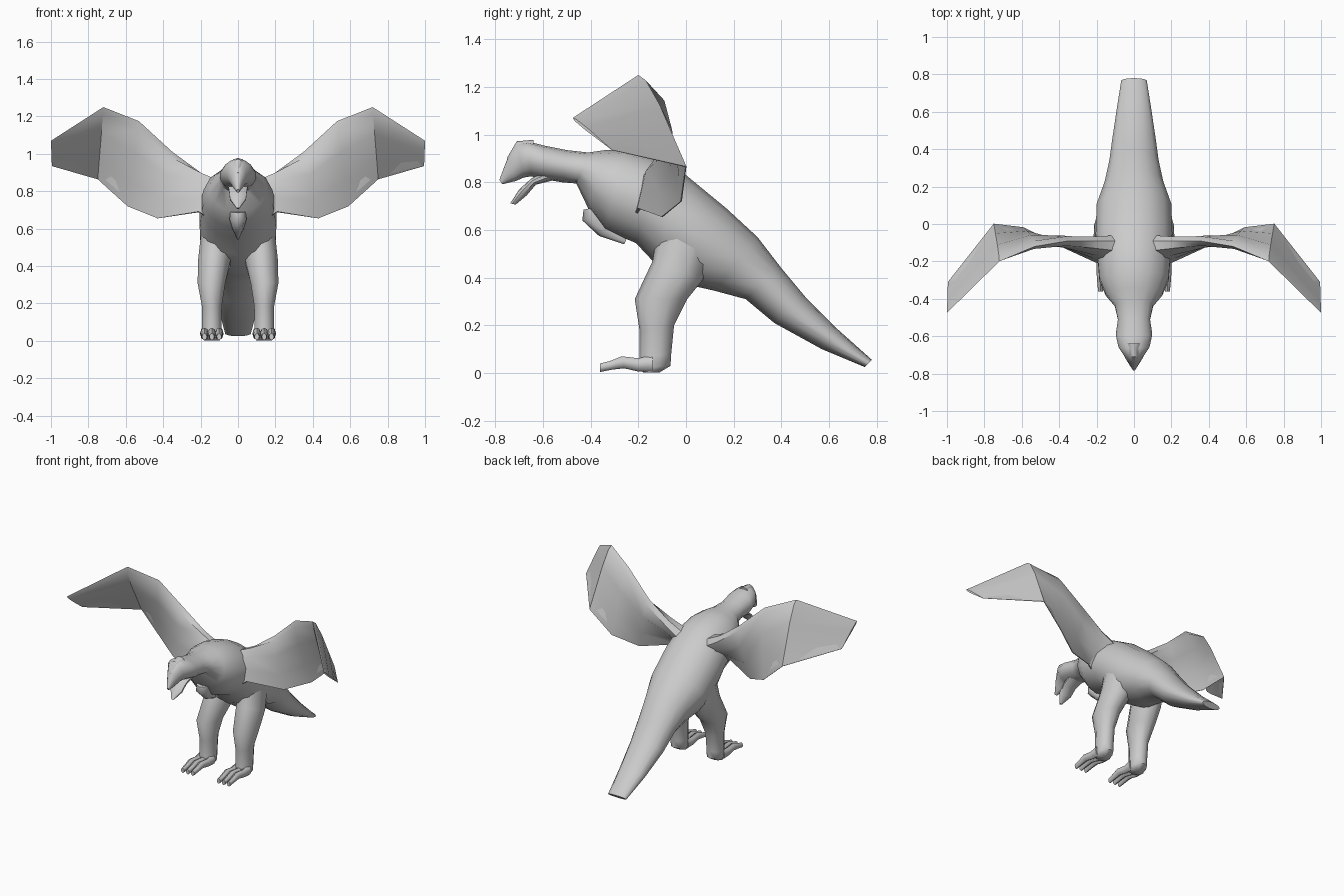
import bpy, bmesh
from math import sin, cos, pi, radians
from mathutils import Vector


def finish(name, bm, angle=50):
    bmesh.ops.recalc_face_normals(bm, faces=bm.faces)
    me = bpy.data.meshes.new(name)
    bm.to_mesh(me)
    bm.free()
    ob = bpy.data.objects.new(name, me)
    bpy.context.collection.objects.link(ob)
    bpy.ops.object.select_all(action='DESELECT')
    ob.select_set(True)
    bpy.context.view_layer.objects.active = ob
    bpy.ops.object.shade_smooth_by_angle(angle=radians(angle))
    return ob


def loft(name, rings, angle=50):
    """Skin a list of closed point rings and cap both ends."""
    bm = bmesh.new()
    vs = [[bm.verts.new(p) for p in r] for r in rings]
    for a, b in zip(vs, vs[1:]):
        n = len(a)
        for i in range(n):
            bm.faces.new((a[i], a[(i + 1) % n], b[(i + 1) % n], b[i]))
    bm.faces.new(vs[0])
    bm.faces.new(vs[-1])
    return finish(name, bm, angle)


def oval(y1, z1, y2, z2, w, x=0, n=14):
    """Oval ring spanning two outline points of the side view, half width w."""
    c = Vector((x, (y1 + y2) / 2, (z1 + z2) / 2))
    h = Vector((0, (y1 - y2) / 2, (z1 - z2) / 2))
    return [c + h * cos(t) + Vector((w * sin(t), 0, 0))
            for t in (2 * pi * i / n for i in range(n))]


# body from tail to head and upper beak: top point, bottom point, half width
body = [
    (.78, .055, .75, .025, .07), (.64, .18, .57, .10, .095),
    (.50, .32, .37, .21, .12), (.40, .44, .25, .31, .135),
    (.30, .57, .12, .345, .16), (.17, .69, .01, .37, .205),
    (.00, .83, -.13, .46, .21), (-.12, .90, -.21, .545, .20),
    (-.25, .935, -.34, .60, .19), (-.34, .935, -.41, .69, .155),
    (-.41, .925, -.46, .795, .105), (-.50, .935, -.52, .80, .088),
    (-.60, .955, -.58, .81, .10), (-.665, .972, -.65, .825, .085),
    (-.71, .965, -.68, .82, .058), (-.745, .91, -.715, .805, .038),
    (-.783, .81, -.77, .792, .008)]
loft("body", [oval(*r) for r in body])

# brow plate above the beak
loft("brow", [oval(-.64, .978, -.64, .93, .035, n=8), oval(-.71, .972, -.69, .92, .03, n=8),
              oval(-.752, .90, -.735, .88, .006, n=8)])

# open lower beak
loft("lower_beak", [oval(-.56, .87, -.55, .81, .06, n=10), oval(-.65, .815, -.63, .79, .05, n=10),
                    oval(-.70, .77, -.668, .745, .045, n=10), oval(-.737, .712, -.715, .706, .008, n=10)])

# pointed chest tuft
loft("chest_tuft", [oval(-.43, .685, -.36, .70, .042, n=8), oval(-.435, .64, -.34, .66, .045, n=8),
                    oval(-.365, .575, -.30, .61, .028, n=8), oval(-.26, .54, -.25, .56, .006, n=8)])

# legs: front point, back point, half width, x centre
leg = [
    (-.12, .60, .14, .56, .08, .12), (-.14, .47, .07, .39, .092, .125),
    (-.215, .31, .005, .31, .078, .142), (-.195, .18, -.05, .20, .056, .14),
    (-.195, .065, -.062, .08, .055, .14), (-.20, .02, -.065, .03, .055, .14),
    (-.18, .003, -.11, .003, .045, .14)]
toe = [(-.14, .075, -.14, .004, .024), (-.20, .062, -.20, .006, .021),
       (-.27, .07, -.26, .02, .021), (-.32, .05, -.31, .014, .017), (-.36, .04, -.36, .004, .013)]

# wings: leading edge point, trailing edge point, half thickness
wing = [
    ((.10, -.09, .85), (.10, -.23, .62), .06), ((.20, -.09, .90), (.21, -.20, .69), .045),
    ((.35, -.09, 1.01), (.43, -.10, .655), .032), ((.53, -.12, 1.175), (.59, -.02, .72), .027),
    ((.72, -.20, 1.25), (.75, 0, .865), .022), ((1, -.475, 1.07), (.995, -.31, .935), .006)]
section = [(0, 0), (.08, .8), (.35, 1), (.7, .5), (1, .1),
           (1, -.1), (.7, -.5), (.35, -1), (.08, -.8)]


def wing_ring(a, b, t, s):
    a, b = Vector((a[0] * s, *a[1:])), Vector((b[0] * s, *b[1:]))
    nrm = (b - a).cross(Vector((1, 0, 0))).normalized()
    return [a.lerp(b, u) + nrm * v * t for u, v in section]


for s, side in ((1, "left"), (-1, "right")):
    loft("leg_" + side, [oval(*r[:5], x=s * r[5], n=10) for r in leg])
    for k, x in enumerate((.101, .14, .179)):
        loft(f"toe_{side}_{k + 1}", [oval(*r, x=s * x, n=8) for r in toe])
    loft("wing_" + side, [wing_ring(*r, s) for r in wing], 40)
